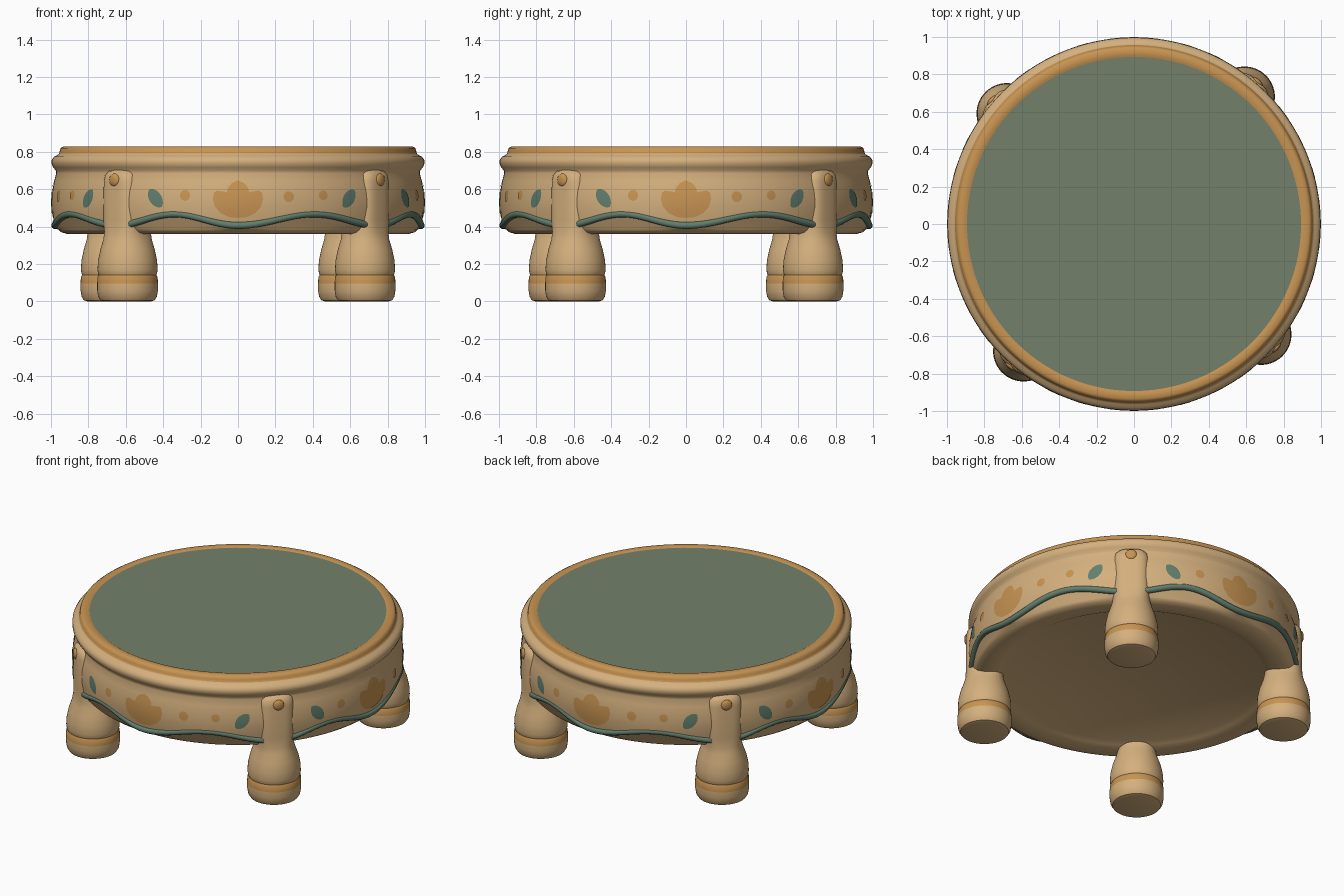
import bpy, bmesh
from math import sin, cos, pi, radians, copysign
from mathutils import Matrix, Vector

cube = bpy.data.objects.get("Cube")
if cube:
    bpy.data.objects.remove(cube, do_unlink=True)


def material(name, rgb):
    col = [((c / 255 + 0.055) / 1.055) ** 2.4 for c in rgb] + [1]
    m = bpy.data.materials.new(name)
    m.use_nodes = True
    m.diffuse_color = col
    bsdf = m.node_tree.nodes["Principled BSDF"]
    bsdf.inputs["Base Color"].default_value = col
    bsdf.inputs["Roughness"].default_value = 0.8
    return m


TAN = material("tan_wood", (212, 176, 126))
OCHRE = material("ochre_paint", (200, 148, 82))
SAGE = material("sage_top", (115, 128, 107))
TEAL = material("muted_green_paint", (98, 127, 110))


def finish(bm, name, mats, angle=40):
    mesh = bpy.data.meshes.new(name)
    bm.to_mesh(mesh)
    bm.free()
    ob = bpy.data.objects.new(name, mesh)
    bpy.context.collection.objects.link(ob)
    for m in mats:
        mesh.materials.append(m)
    bpy.ops.object.select_all(action="DESELECT")
    ob.select_set(True)
    bpy.context.view_layer.objects.active = ob
    bpy.ops.object.shade_smooth_by_angle(angle=radians(angle))


def loft(name, column, steps, mats, turn=0):
    """Sweep column(angle) -> [(x, y, z, material of the strip below)], listed top down."""
    bm = bmesh.new()
    cols = []
    for i in range(steps):
        pts = column(2 * pi * i / steps)
        cols.append([bm.verts.new(p[:3]) for p in pts])
    marks = [p[3] for p in pts]
    for i, col in enumerate(cols):
        nxt = cols[(i + 1) % steps]
        for j in range(len(col) - 1):
            f = bm.faces.new((col[j], col[j + 1], nxt[j + 1], nxt[j]))
            f.material_index = marks[j]
    for j in (0, -1):
        f = bm.faces.new([col[j] for col in cols])
        f.material_index = marks[j]
    bmesh.ops.recalc_face_normals(bm, faces=bm.faces)
    bm.transform(Matrix.Rotation(turn, 4, "Z"))
    finish(bm, name, mats)


LEG_ANGLES = [radians(49 + 90 * k) for k in range(4)]
PANEL_ANGLES = [radians(-90 + 90 * k) for k in range(4)]


def apron_radius(z):
    return 0.996 - (z - 0.53) ** 2


def wave(a):
    """Height of the scalloped edge, two unequal arcs between neighbouring legs."""
    d = (a - PANEL_ANGLES[0] + radians(41)) % (pi / 2) - radians(41)
    span = radians(49 if d > 0 else 41)
    return 0.437 - 0.031 * cos(2 * pi * d / span)


# Body: flat top, painted rim, bead, bulging apron, scalloped edge and recessed underside
RIM = [(0.892, 0.823, 2), (0.893, 0.823, 1), (0.90, 0.827, 1), (0.935, 0.828, 1),
       (0.948, 0.82, 1), (0.953, 0.805, 1), (0.957, 0.79, 0), (0.966, 0.783, 0),
       (0.983, 0.774, 0), (0.996, 0.757, 0), (0.997, 0.737, 0), (0.988, 0.716, 0),
       (0.974, 0.70, 0)]
UNDERSIDE = [(0.962, 0.385, 0), (0.945, 0.37, 0), (0.91, 0.36, 0), (0.86, 0.36, 0),
             (0.81, 0.372, 0), (0.78, 0.387, 0)]


def body_column(a):
    w = wave(a)
    pts = RIM + [(apron_radius(z), z, 0) for z in (0.685, 0.64, 0.59, 0.54, 0.50, w + 0.015, w)]
    pts += [(0.972, w - 0.018, 0)] + UNDERSIDE
    return [(r * cos(a), r * sin(a), z, k) for r, z, k in pts]


loft("stool_body", body_column, 160, [TAN, OCHRE, SAGE])

# Painted trim along the scalloped edge
curve = bpy.data.curves.new("scallop_trim", "CURVE")
curve.dimensions = "3D"
curve.bevel_depth = 0.019
curve.bevel_resolution = 3
spline = curve.splines.new("POLY")
N = 200
spline.points.add(N - 1)
spline.use_cyclic_u = True
for i, p in enumerate(spline.points):
    t = 2 * pi * i / N
    p.co = (0.979 * cos(t), 0.979 * sin(t), wave(t), 1)
curve.materials.append(TEAL)
trim = bpy.data.objects.new("scallop_trim", curve)
bpy.context.collection.objects.link(trim)

# Legs: soft square posts flowing into round feet with a painted band
# (height, half depth, half width, squareness, material)
LEG = [(0.704, 0.07, 0.06, 2.6, 0), (0.697, 0.093, 0.088, 2.8, 0), (0.678, 0.107, 0.105, 3, 0),
       (0.64, 0.112, 0.112, 3.2, 0), (0.43, 0.112, 0.113, 3.2, 0), (0.37, 0.115, 0.115, 2.6, 0),
       (0.33, 0.126, 0.126, 2.2, 0), (0.28, 0.145, 0.145, 2, 0), (0.22, 0.158, 0.158, 2, 0),
       (0.17, 0.161, 0.161, 2, 0), (0.15, 0.158, 0.158, 2, 0), (0.142, 0.155, 0.155, 2, 1),
       (0.13, 0.161, 0.161, 2, 1), (0.097, 0.163, 0.163, 2, 0), (0.06, 0.163, 0.163, 2, 0),
       (0.025, 0.157, 0.157, 2, 0), (0.006, 0.145, 0.145, 2, 0), (0, 0.125, 0.125, 2, 0)]


def leg_column(t):
    def bend(v, power):
        return copysign(abs(v) ** (2 / power), v)
    return [(0.9 + d * bend(cos(t), n), w * bend(sin(t), n), z, k) for z, d, w, n, k in LEG]


for k, a in enumerate(LEG_ANGLES):
    loft(f"leg_{k + 1}", leg_column, 48, [TAN, OCHRE], a)

    # Round stud near the top of the post
    bm = bmesh.new()
    bmesh.ops.create_uvsphere(bm, u_segments=20, v_segments=12, radius=0.034,
                              matrix=Matrix.Translation((1.008, 0, 0.65))
                              @ Matrix.Diagonal((0.4, 1, 1, 1)))
    bm.transform(Matrix.Rotation(a, 4, "Z"))
    finish(bm, f"leg_stud_{k + 1}", [OCHRE], 60)


# Painted motifs: thin patches wrapped onto the apron
def patch(name, angle, z0, outline, mat):
    bm = bmesh.new()

    def on_apron(u, v):
        r = apron_radius(z0 + v) + 0.003
        return bm.verts.new((r * cos(angle + u), r * sin(angle + u), z0 + v))

    mid = on_apron(0, 0)
    rings = [[on_apron(u * s, v * s) for u, v in outline] for s in (0.35, 0.7, 1)]
    n = len(outline)
    for i in range(n):
        j = (i + 1) % n
        bm.faces.new((mid, rings[0][i], rings[0][j]))
        for a, b in zip(rings, rings[1:]):
            bm.faces.new((a[i], b[i], b[j], a[j]))
    finish(bm, name, [mat], 60)


def dot(r):
    return [(r * cos(2 * pi * i / 20), r * sin(2 * pi * i / 20)) for i in range(20)]


def leaf(tilt):
    pts = []
    for i in range(24):
        t = 2 * pi * i / 24
        p = Vector((0.06 * cos(t), 0.036 * sin(t) * abs(sin(t)) ** 0.3))
        p.rotate(Matrix.Rotation(radians(tilt), 2))
        pts.append((p.x, p.y))
    return pts


HALF = [(0.05, -0.092), (0.095, -0.07), (0.125, -0.035), (0.135, 0.005), (0.13, 0.038),
        (0.112, 0.05), (0.085, 0.045), (0.06, 0.042), (0.054, 0.065), (0.033, 0.09)]
FLOWER = [(0, -0.097)] + HALF + [(0, 0.104)] + [(-u, v) for u, v in reversed(HALF)]

MOTIFS = [("flower", 0, 0.543, FLOWER, OCHRE),
          ("dot_a", -16.5, 0.567, dot(0.029), OCHRE),
          ("dot_b", 15.8, 0.56, dot(0.029), OCHRE),
          ("dot_c", 27.2, 0.567, dot(0.026), OCHRE),
          ("leaf_a", -26.3, 0.552, leaf(130), TEAL),
          ("leaf_b", 36.5, 0.55, leaf(50), TEAL)]

for k, base in enumerate(PANEL_ANGLES):
    for name, deg, z, outline, mat in MOTIFS:
        patch(f"painted_{name}_{k + 1}", base + radians(deg), z, outline, mat)
